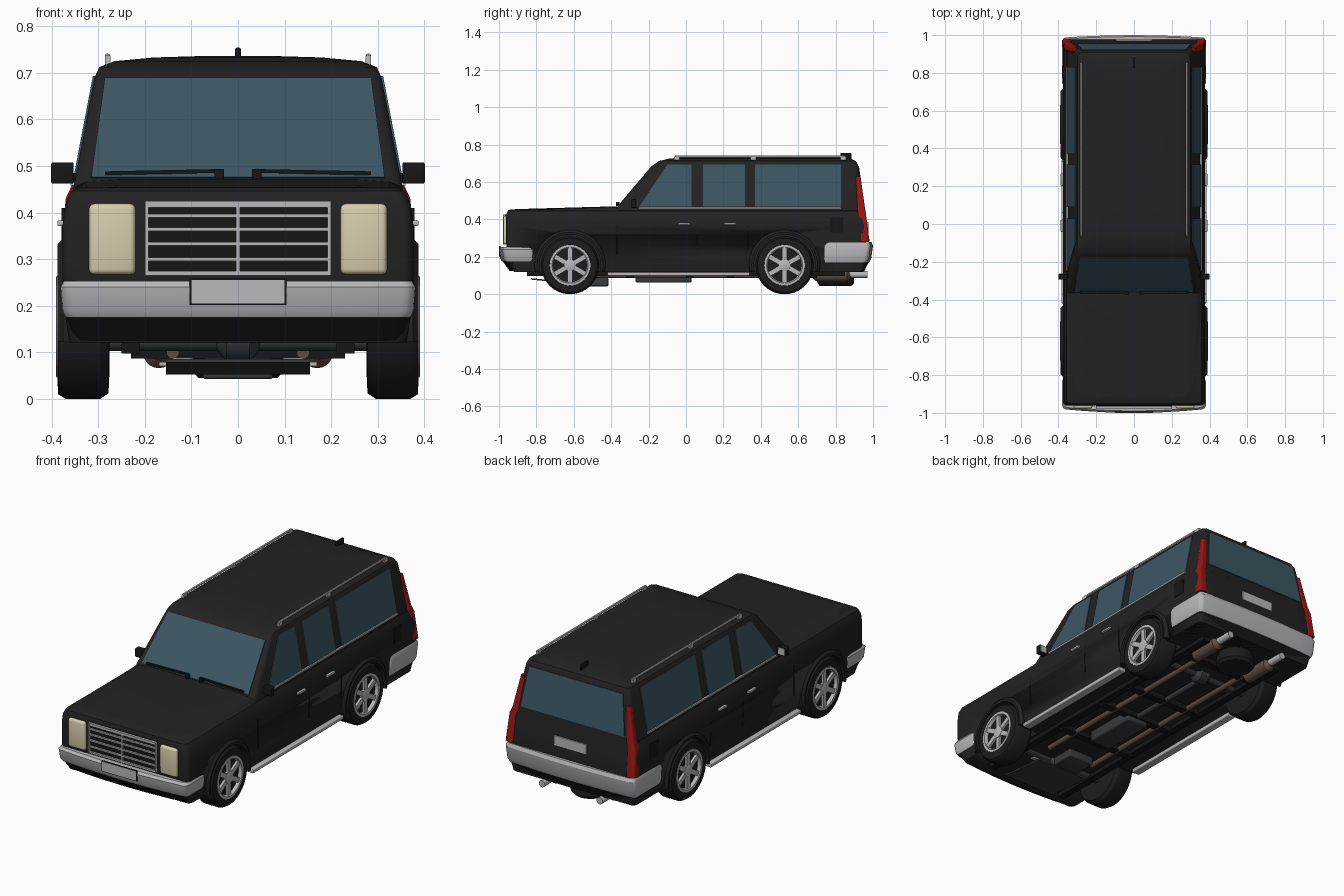
import bpy, bmesh, math
from mathutils import Vector, Matrix

default = bpy.data.objects.get("Cube")
if default:
    bpy.data.objects.remove(default, do_unlink=True)


def material(name, color, rough=0.5):
    mat = bpy.data.materials.new(name)
    mat.use_nodes = True
    mat.diffuse_color = (*color, 1)
    shader = mat.node_tree.nodes["Principled BSDF"]
    shader.inputs["Base Color"].default_value = (*color, 1)
    shader.inputs["Roughness"].default_value = rough
    return mat


PAINT = material("black paint", (0.016, 0.016, 0.016))
TRIM = material("dark trim", (0.008, 0.008, 0.008))
RUBBER = material("tyre rubber", (0.012, 0.012, 0.012), 0.8)
GLASS = material("tinted glass", (0.045, 0.092, 0.122))
CHROME = material("bright metal", (0.48, 0.48, 0.5))
CREAM = material("lamp cream", (0.68, 0.61, 0.42))
RED = material("lamp red", (0.3, 0.008, 0.008))
STEEL = material("chassis grey", (0.04, 0.042, 0.045))
RUST = material("exhaust brown", (0.11, 0.075, 0.06))


def finish(name, bm, mat, smooth=True):
    bmesh.ops.recalc_face_normals(bm, faces=bm.faces)
    mesh = bpy.data.meshes.new(name)
    bm.to_mesh(mesh)
    bm.free()
    obj = bpy.data.objects.new(name, mesh)
    bpy.context.collection.objects.link(obj)
    if mat:
        mesh.materials.append(mat)
    if smooth:
        bpy.ops.object.select_all(action="DESELECT")
        obj.select_set(True)
        bpy.context.view_layer.objects.active = obj
        bpy.ops.object.shade_smooth_by_angle(angle=math.radians(32))
    return obj


def loft(name, rings, mat, caps=True, smooth=True):
    """Skin a list of closed rings that have equal point counts."""
    bm = bmesh.new()
    loops = [[bm.verts.new(p) for p in ring] for ring in rings]
    for a, b in zip(loops, loops[1:]):
        for i in range(len(a)):
            j = (i + 1) % len(a)
            bm.faces.new((a[i], a[j], b[j], b[i]))
    if caps:
        bm.faces.new(loops[0])
        bm.faces.new(loops[-1])
    return finish(name, bm, mat, smooth)


def rounded_ring(x0, x1, y0, y1, z, r, front_bow=0, back_bow=0):
    """Rounded rectangle at height z, with optionally bowed ends."""
    pts = []
    corners = [(x1 - r, y1 - r), (x0 + r, y1 - r), (x0 + r, y0 + r), (x1 - r, y0 + r)]
    for k, (cx, cy) in enumerate(corners):
        for i in range(5):
            a = math.radians(90 * k + 22.5 * i)
            pts.append((cx + r * math.cos(a), cy + r * math.sin(a), z))
        if k in (0, 2):
            bow, nx = (back_bow, corners[1][0]) if k == 0 else (-front_bow, corners[3][0])
            for t in (0.12, 0.3, 0.5, 0.7, 0.88):
                y = y1 if k == 0 else y0
                pts.append((cx + (nx - cx) * t, y + bow * 4 * t * (1 - t), z))
    return pts


def stack(name, levels, mat, r=0.025, **bows):
    """Levels are (height, half width, front y, back y)."""
    return loft(name, [rounded_ring(-w, w, a, b, z, r, **bows) for z, w, a, b in levels], mat)


def lathe(name, profile, centre, axis, mat, caps=True, n=40):
    """Profile is (radius, offset along axis)."""
    def place(r, d, a):
        u, v = r * math.cos(a), r * math.sin(a)
        p = {"x": (d, u, v), "y": (u, d, v), "z": (u, v, d)}[axis]
        return Vector(p) + Vector(centre)
    rings = [[place(r, d, math.tau * i / n) for i in range(n)] for r, d in profile]
    return loft(name, rings, mat, caps)


def tube(name, r, centre, axis, length, mat):
    h = length / 2
    return lathe(name, [(r, -h), (r, h)], centre, axis, mat, n=20)


def box(name, centre, size, mat, bevel=0, turn=None):
    bm = bmesh.new()
    bmesh.ops.create_cube(bm, size=1)
    bmesh.ops.scale(bm, vec=size, verts=bm.verts)
    if bevel:
        bmesh.ops.bevel(bm, geom=bm.edges[:], offset=bevel, segments=3, profile=0.5, affect="EDGES")
    if turn:
        bmesh.ops.transform(bm, matrix=turn, verts=bm.verts)
    bmesh.ops.translate(bm, vec=centre, verts=bm.verts)
    return finish(name, bm, mat, bevel > 0)


def plate(name, points, mat, thick=0.004):
    """Thin panel centred on a flat outline."""
    pts = [Vector(p) for p in points]
    n = (pts[1] - pts[0]).cross(pts[2] - pts[0]).normalized() * thick
    return loft(name, [[p - n for p in pts], [p + n for p in pts]], mat, smooth=False)


# Lower body, with wheel pockets cut out
body = stack("lower_body", [
    (0.12, 0.362, -0.92, 0.95), (0.2, 0.374, -0.955, 0.97), (0.28, 0.377, -0.962, 0.978),
    (0.37, 0.377, -0.962, 0.966), (0.42, 0.37, -0.962, 0.959), (0.446, 0.358, -0.953, 0.955),
    (0.454, 0.34, -0.94, 0.94)], PAINT)
AXLES = {"front": -0.62, "rear": 0.527}
HUB_Z = 0.155
for y in AXLES.values():
    for s in (-1, 1):
        cutter = tube("wheel_pocket_cutter", 0.172, (s * 0.38, y, HUB_Z), "x", 0.24, None)
        cutter.hide_render = True
        cut = body.modifiers.new("pocket", "BOOLEAN")
        cut.operation, cut.solver, cut.object = "DIFFERENCE", "EXACT", cutter
        bpy.context.view_layer.objects.active = body
        bpy.ops.object.modifier_apply(modifier=cut.name)
        bpy.data.objects.remove(cutter, do_unlink=True)

# Hood, rising gently to the windscreen
hood = stack("hood", [(0.43, 0.355, -0.952, -0.34), (0.442, 0.345, -0.95, -0.34),
                      (0.45, 0.325, -0.94, -0.34), (0.454, 0.26, -0.91, -0.34)], PAINT)
for v in hood.data.vertices:
    v.co.z += 0.028 * (v.co.y + 0.95)

# Cabin and roof
stack("cabin", [(0.44, 0.356, -0.387, 0.956), (0.46, 0.352, -0.37, 0.953),
                (0.69, 0.308, -0.175, 0.92), (0.712, 0.298, -0.145, 0.908),
                (0.725, 0.265, -0.09, 0.88), (0.733, 0.18, 0.0, 0.82),
                (0.736, 0.08, 0.1, 0.7)], PAINT)


def side_x(z):
    return 0.352 - (z - 0.46) * 0.191


def screen_y(z):
    return -0.37 + (z - 0.46) * 0.848


def tail_y(z):
    return 0.953 - (z - 0.46) * 0.1435


# Glass
for name, f, lo, hi, wl, wh in (("windscreen", screen_y, 0.474, 0.687, 0.315, 0.286),
                                ("rear_window", tail_y, 0.475, 0.685, 0.305, 0.275)):
    plate(name, [(-wl, f(lo), lo), (wl, f(lo), lo), (wh, f(hi), hi), (-wh, f(hi), hi)], GLASS)
WINDOWS = {"front_door": (-0.25, 0.03, -0.1), "rear_door": (0.09, 0.315, 0.09),
           "cargo": (0.37, 0.83, 0.37)}
for s in (-1, 1):
    for name, (y0, y1, ytop) in WINDOWS.items():
        outline = [(y0, 0.468), (y1, 0.468), (y1, 0.693), (ytop, 0.693)]
        plate(name + "_window", [(s * side_x(z), y, z) for y, z in outline], GLASS)
    box("window_sill_strip", (s * 0.354, 0.29, 0.463), (0.012, 1.08, 0.009), CHROME)

    # Doors, seams and fittings
    for y in (-0.37, 0.06, 0.33):
        box("door_seam", (s * 0.3765, y, 0.29), (0.003, 0.005, 0.16), TRIM)
    for y in (-0.01, 0.235):
        box("door_handle", (s * 0.381, y, 0.377), (0.014, 0.065, 0.012), CHROME, 0.003)
    box("fuel_flap", (s * 0.374, 0.805, 0.37), (0.009, 0.07, 0.08), TRIM)
    box("running_board", (s * 0.362, -0.04, 0.108), (0.045, 0.76, 0.02), CHROME, 0.004)
    box("roof_rail", (s * 0.28, 0.395, 0.736), (0.01, 0.91, 0.01), CHROME, 0.003)
    for y in (-0.05, 0.36, 0.84):
        box("rail_post", (s * 0.28, y, 0.725), (0.012, 0.03, 0.025), CHROME)
    box("mirror_arm", (s * 0.352, -0.275, 0.475), (0.05, 0.02, 0.02), TRIM)
    box("mirror_housing", (s * 0.377, -0.28, 0.485), (0.048, 0.03, 0.046), TRIM, 0.004)
    box("mirror_glass", (s * 0.378, -0.264, 0.485), (0.038, 0.004, 0.036), CHROME)

    # Wrapped tail lamps
    lamp = [rounded_ring(*sorted((s * (w - d), s * (w + 0.003))), b - d, b + 0.004, z, 0.01)
            for z, w, b, d in ((0.285, 0.377, 0.977, 0.045), (0.43, 0.367, 0.958, 0.04),
                               (0.46, 0.353, 0.953, 0.038), (0.63, 0.32, 0.929, 0.024))]
    loft("tail_lamp", lamp, RED)

    # Headlamps, wipers
    box("headlamp", (s * 0.27, -0.962, 0.343), (0.1, 0.03, 0.152), CREAM, 0.012)
    lean = Matrix.Rotation(s * 0.02, 4, "Y")
    box("wiper_blade", (s * 0.16, -0.362, 0.487), (0.25, 0.012, 0.008), TRIM, 0, lean)
    box("wiper_arm", (s * 0.04, -0.366, 0.483), (0.02, 0.014, 0.022), TRIM)

    # Exhaust and frame
    tube("exhaust_pipe", 0.014, (s * 0.14, 0.1, 0.1), "y", 1.2, RUST)
    lathe("muffler", [(0.015, -0.1), (0.034, -0.08), (0.034, 0.08), (0.015, 0.1)],
          (s * 0.17, 0.78, 0.1), "y", RUST, n=20)
    tube("tailpipe_tip", 0.018, (s * 0.17, 0.92, 0.105), "y", 0.1, CHROME)
    box("frame_rail", (s * 0.23, 0.0, 0.112), (0.04, 1.7, 0.03), TRIM)

# Wheels and arch flares
for place, y in AXLES.items():
    for s in (-1, 1):
        hub = (0, y, HUB_Z)

        def turned(name, profile, mat, caps=True):
            lathe(place + name, [(r, s * d) for r, d in profile], hub, "x", mat, caps)
        turned("_tyre", [(0.1, 0.276), (0.143, 0.278), (0.155, 0.296), (0.155, 0.37),
                         (0.145, 0.386), (0.11, 0.388), (0.104, 0.372)], RUBBER)
        turned("_rim", [(0.11, 0.374), (0.109, 0.39), (0.096, 0.391), (0.09, 0.374)], CHROME, False)
        turned("_hub_cap", [(0.034, 0.37), (0.032, 0.386), (0.02, 0.39)], CHROME)
        for k in range(6):
            turn = Matrix.Rotation(math.tau * k / 6 + math.pi / 6, 4, "X")
            offset = turn @ Vector((s * 0.378, 0.06, 0))
            box(place + "_spoke", offset + Vector(hub), (0.014, 0.075, 0.026), CHROME, 0, turn)
        section = [(0.164, 0.35), (0.164, 0.386), (0.176, 0.388), (0.19, 0.376), (0.19, 0.35)]
        arc = [math.radians(-10 + 200 * i / 24) for i in range(25)]
        loft(place + "_arch_flare", [[(s * x, y + r * math.cos(a), HUB_Z + r * math.sin(a))
                                      for r, x in section] for a in arc], PAINT)
    tube(place + "_axle", 0.022, (0, y, HUB_Z - 0.03), "x", 0.6, STEEL)
    lathe(place + "_differential", [(0.02, -0.05), (0.05, -0.025), (0.05, 0.025), (0.02, 0.05)],
          (0, y, 0.13), "x", STEEL, n=20)

# Bumpers, bright above and dark below
stack("front_bumper", [(0.175, 0.37, -0.966, -0.81), (0.19, 0.377, -0.975, -0.81),
                       (0.24, 0.381, -0.982, -0.81), (0.253, 0.374, -0.972, -0.82)],
      CHROME, front_bow=0.018)
stack("front_valance", [(0.125, 0.352, -0.925, -0.82), (0.178, 0.37, -0.964, -0.81)],
      TRIM, front_bow=0.018)
stack("rear_bumper", [(0.17, 0.372, 0.73, 0.968), (0.19, 0.379, 0.73, 0.978),
                      (0.26, 0.382, 0.73, 0.988), (0.278, 0.376, 0.74, 0.98)],
      CHROME, back_bow=0.012)
stack("rear_valance", [(0.12, 0.355, 0.75, 0.94), (0.175, 0.372, 0.73, 0.966)],
      TRIM, back_bow=0.012)

# Grille
box("grille_backing", (0, -0.963, 0.345), (0.4, 0.008, 0.16), TRIM)
for z, h in ((0.27, 0.01), (0.3, 0.008), (0.333, 0.008), (0.364, 0.008), (0.393, 0.008), (0.418, 0.014)):
    box("grille_bar", (0, -0.97, z), (0.4, 0.014, h), CHROME)
for x in (-0.196, 0, 0.196):
    box("grille_upright", (x, -0.971, 0.345), (0.008, 0.014, 0.16), CHROME)

# Blank plates and roof antenna
box("front_plate", (0, -0.998, 0.23), (0.2, 0.006, 0.05), CHROME)
box("front_plate_surround", (0, -0.996, 0.23), (0.208, 0.006, 0.057), TRIM)
box("rear_plate", (0, 0.972, 0.36), (0.19, 0.008, 0.05), CHROME)
box("roof_antenna", (0, 0.855, 0.738), (0.012, 0.06, 0.032), TRIM, 0.003)

# Underside
plate("skid_plate", [(-0.155, -0.83, 0.082), (0.155, -0.83, 0.082),
                     (0.155, -0.56, 0.056), (-0.155, -0.56, 0.056)], STEEL)
box("sump_guard", (0, -0.48, 0.065), (0.15, 0.13, 0.045), STEEL, 0.006)
box("front_crossbar", (0, -0.6, 0.075), (0.34, 0.02, 0.008), CHROME)
box("gearbox", (0, -0.12, 0.092), (0.13, 0.3, 0.06), STEEL, 0.01)
tube("drive_shaft", 0.014, (0, 0.25, 0.1), "y", 0.6, STEEL)
for y in (-0.3, 0.02, 0.24, 0.68):
    box("cross_member", (0, y, 0.102), (0.46, 0.04, 0.03), TRIM)
lathe("spare_tyre", [(0.05, 0.05), (0.085, 0.045), (0.098, 0.06), (0.098, 0.1), (0.085, 0.125)],
      (0, 0.8, 0), "z", RUBBER)
